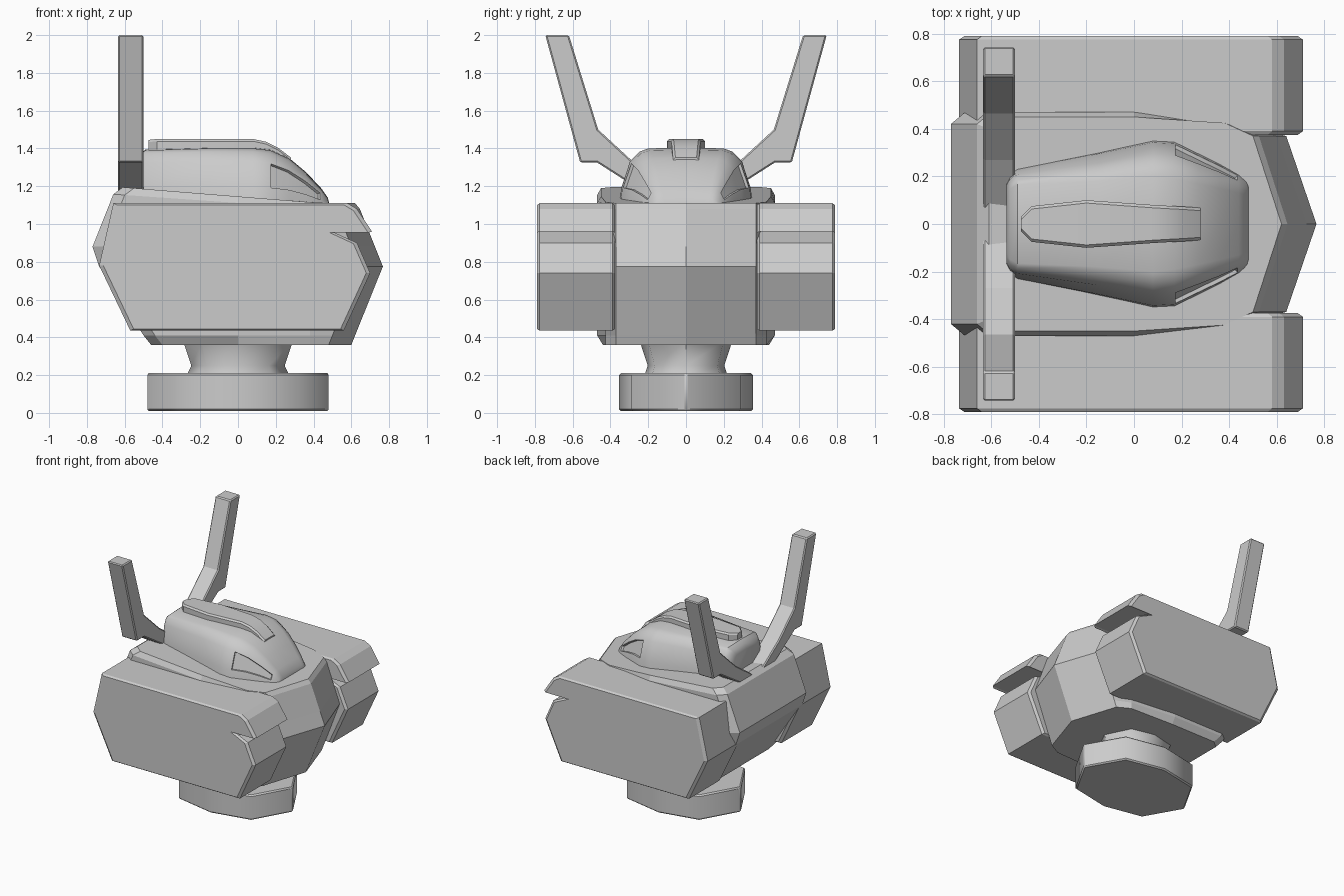
import bpy, bmesh, math

old = bpy.data.objects.get("Cube")
if old:
    bpy.data.objects.remove(old, do_unlink=True)

# One plain grey for the whole machine
grey = bpy.data.materials.new("light_grey")
grey.use_nodes = True
grey.diffuse_color = (0.6, 0.6, 0.6, 1)
grey.node_tree.nodes["Principled BSDF"].inputs["Base Color"].default_value = (0.6, 0.6, 0.6, 1)


def finish(name, bm, bevel=0.0, smooth=None):
    bmesh.ops.recalc_face_normals(bm, faces=bm.faces)
    mesh = bpy.data.meshes.new(name)
    bm.to_mesh(mesh)
    bm.free()
    mesh.materials.append(grey)
    ob = bpy.data.objects.new(name, mesh)
    bpy.context.collection.objects.link(ob)
    if bevel:
        mod = ob.modifiers.new("edge_bevel", "BEVEL")
        mod.width, mod.segments = bevel, 1
        mod.limit_method, mod.angle_limit = "ANGLE", math.radians(50)
    if smooth:
        bpy.ops.object.select_all(action="DESELECT")
        ob.select_set(True)
        bpy.context.view_layer.objects.active = ob
        bpy.ops.object.shade_smooth_by_angle(angle=math.radians(smooth))


def loft(rings):
    """Skin closed rings of equal length and cap both ends."""
    bm = bmesh.new()
    loops = [[bm.verts.new(p) for p in ring] for ring in rings]
    n = len(loops[0])
    for a, b in zip(loops, loops[1:]):
        for i in range(n):
            j = (i + 1) % n
            bm.faces.new((a[i], a[j], b[j], b[i]))
    bm.faces.new(loops[0][::-1])
    bm.faces.new(loops[-1])
    bm.faces.ensure_lookup_table()
    return bm


def mirrored(half):
    """Complete an outline of (along, y) points from its +y half."""
    return half + [(a, -y) for a, y in reversed(half) if y > 0]


# Foot and flared neck: elongated octagons
octagon = mirrored([(0.485, 0), (0.32, 0.29), (0, 0.355), (-0.32, 0.29), (-0.485, 0)])


def octagon_ring(sx, sy, z):
    return [(x * sx, y * sy, z) for x, y in octagon]


finish("foot", loft([octagon_ring(1, 1, 0.01), octagon_ring(1, 1, 0.21)]), 0.01, smooth=50)
finish("neck", loft([octagon_ring(0.57, 0.63, 0.19), octagon_ring(0.51, 0.57, 0.25),
                     octagon_ring(0.60, 0.69, 0.38)]), smooth=50)


# Hull: stacked plan outlines with a V-shaped nose and a sloping deck
def hull_ring(nose, cheek, back, width, z, slope=0.0):
    half = [(nose, 0), (cheek, 0.37), (0.38, min(width, 0.425)), (0, width),
            (back + 0.06, width), (back, width - 0.05)]
    return [(x, y, z + slope * (0.45 - min(x, 0.45))) for x, y in mirrored(half)]


finish("hull", loft([
    hull_ring(0.60, 0.48, -0.46, 0.44, 0.36),
    hull_ring(0.62, 0.50, -0.50, 0.47, 0.41),
    hull_ring(0.767, 0.64, -0.735, 0.47, 0.775),
    hull_ring(0.725, 0.60, -0.77, 0.47, 0.88),
    hull_ring(0.645, 0.525, -0.66, 0.47, 1.08, 0.07),
    hull_ring(0.62, 0.50, -0.61, 0.45, 1.11, 0.08),
]))

# Side pods: one notched profile, extruded on each side with chamfered rims
pod_profile = [(-0.66, 1.11), (0.58, 1.11), (0.63, 1.08), (0.71, 0.96), (0.50, 0.96),
               (0.63, 0.90), (0.70, 0.74), (0.56, 0.435), (-0.57, 0.435), (-0.735, 0.78)]
for side, label in ((1, "left"), (-1, "right")):
    rings = [[(x * s, side * y, 0.77 + (z - 0.77) * s) for x, z in pod_profile]
             for y, s in ((0.375, 0.97), (0.39, 1), (0.775, 1), (0.79, 0.97))]
    finish(label + "_pod", loft(rings))

# Antenna arms: bent struts rising from the back of the deck
arm_profile = [(0.745, 2.0), (0.62, 2.0), (0.465, 1.50), (0.27, 1.32), (0.05, 1.17),
               (0.05, 1.06), (0.29, 1.21), (0.47, 1.325), (0.56, 1.325)]
for side, label in ((1, "left"), (-1, "right")):
    rings = [[(x, side * y, z) for y, z in arm_profile] for x in (-0.635, -0.50)]
    finish(label + "_antenna", loft(rings), 0.008)


# Canopy: cross-sections along x, each from base width to roof height
def canopy_ring(x, width, top, roof):
    base = 1.09
    h, flare = roof - base, width - top
    half = [(roof, 0), (roof - 0.005, top), (base + 0.93 * h, top + 0.3 * flare),
            (base + 0.77 * h, top + 0.62 * flare), (base + 0.32 * h, top + 0.92 * flare),
            (base, width)]
    return [(x, y, z) for z, y in mirrored(half)]


canopy = loft([canopy_ring(*s) for s in (
    (-0.535, 0.19, 0.12, 1.33), (-0.52, 0.215, 0.15, 1.37), (-0.49, 0.235, 0.165, 1.395),
    (-0.15, 0.305, 0.18, 1.405), (0.08, 0.355, 0.20, 1.405), (0.17, 0.35, 0.19, 1.395),
    (0.27, 0.30, 0.17, 1.35), (0.36, 0.255, 0.15, 1.275), (0.44, 0.21, 0.13, 1.19),
    (0.475, 0.18, 0.12, 1.14), (0.485, 0.17, 0.11, 1.10))])
# Recessed side windows: one row of faces on each flank, near the front
bmesh.ops.recalc_face_normals(canopy, faces=canopy.faces)
panes = [canopy.faces[section * 11 + row] for section in (5, 6, 7) for row in (3, 7)]
bmesh.ops.inset_region(canopy, faces=panes, thickness=0.008, depth=0)
bmesh.ops.inset_region(canopy, faces=panes, thickness=0.005, depth=-0.015)
finish("canopy", canopy, smooth=35)

# Roof spine: a raised strip that follows the canopy down at the front
spine = [(-0.475, 0.03, 1.445), (-0.43, 0.075, 1.45), (-0.20, 0.10, 1.45), (0.08, 0.08, 1.45),
         (0.15, 0.076, 1.435), (0.21, 0.073, 1.405), (0.28, 0.068, 1.352)]
finish("roof_spine", loft([[(x, -w, z - 0.08), (x, -w, z - 0.012), (x, -w + 0.012, z),
                            (x, w - 0.012, z), (x, w, z - 0.012), (x, w, z - 0.08)]
                           for x, w, z in spine]), smooth=30)
